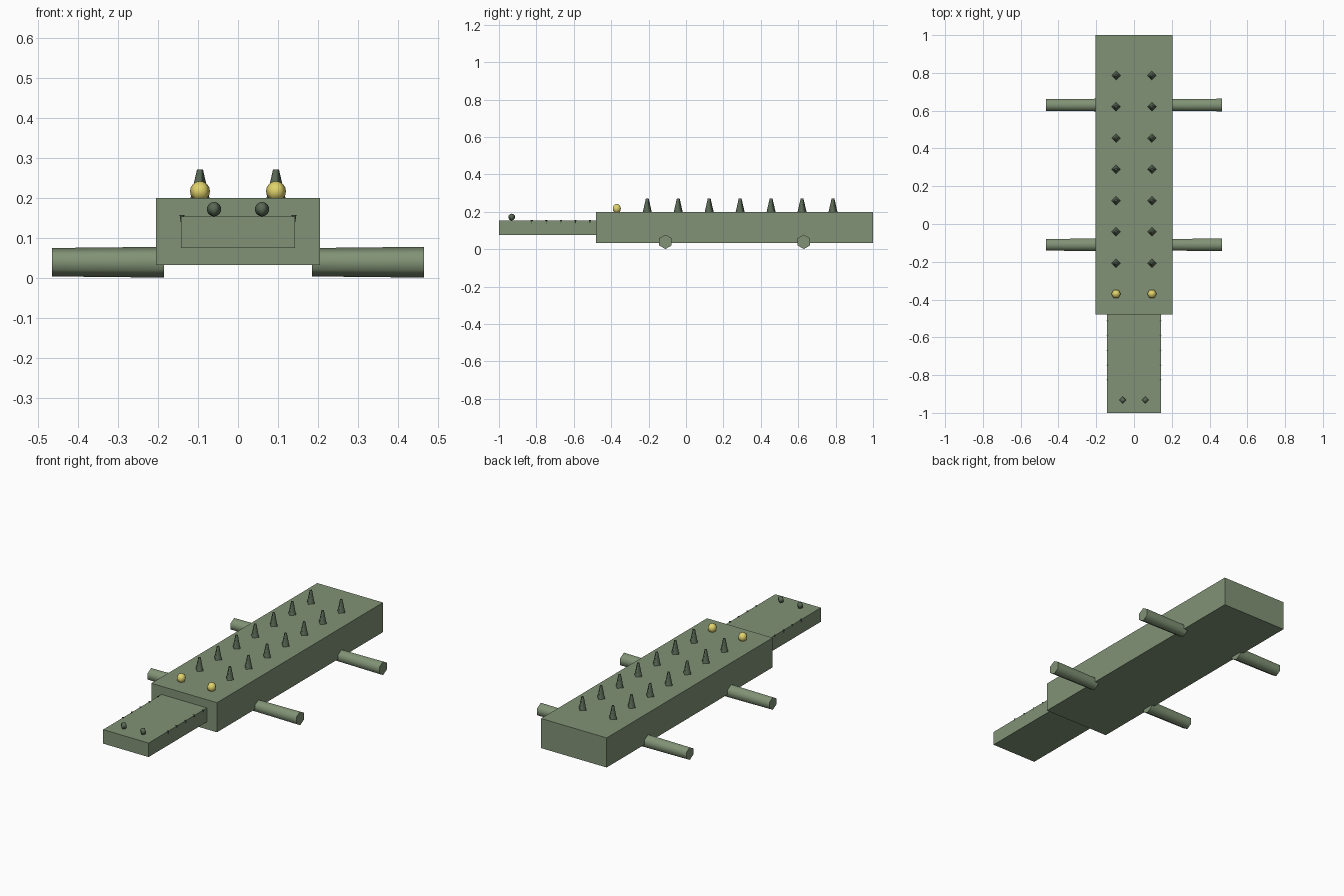
import bpy, bmesh, math
from mathutils import Matrix

if "Cube" in bpy.data.objects:
    bpy.data.objects.remove(bpy.data.objects["Cube"])


def material(name, rgb):
    m = bpy.data.materials.new(name)
    m.diffuse_color = (*rgb, 1)
    m.use_nodes = True
    m.node_tree.nodes["Principled BSDF"].inputs["Base Color"].default_value = m.diffuse_color
    return m


GREEN = material("green", (0.22, 0.29, 0.18))
DARK = material("dark_green", (0.10, 0.14, 0.09))
YELLOW = material("yellow", (0.75, 0.65, 0.15))


def finish(name, bm, mat):
    bmesh.ops.recalc_face_normals(bm, faces=bm.faces)
    me = bpy.data.meshes.new(name)
    bm.to_mesh(me)
    bm.free()
    me.materials.append(mat)
    ob = bpy.data.objects.new(name, me)
    bpy.context.collection.objects.link(ob)
    return ob


def box(name, lo, hi, mat):
    bm = bmesh.new()
    bmesh.ops.create_cube(bm, size=1)
    for v in bm.verts:
        v.co = [lo[i] + (v.co[i] + 0.5) * (hi[i] - lo[i]) for i in range(3)]
    return finish(name, bm, mat)


def lathe(name, profile, sides, loc, mat, rot=None):
    """Revolve (radius, height) rings about z; smooth sides, flat caps."""
    bm = bmesh.new()
    rings = [[bm.verts.new((r * math.cos(math.tau * i / sides),
                            r * math.sin(math.tau * i / sides), h))
              for i in range(sides)] for r, h in profile]
    for a, b in zip(rings, rings[1:]):
        for i in range(sides):
            j = (i + 1) % sides
            bm.faces.new((a[i], a[j], b[j], b[i])).smooth = True
    bm.faces.new(rings[0][::-1])
    bm.faces.new(rings[-1])
    bmesh.ops.transform(bm, matrix=Matrix.Translation(loc) @ (rot or Matrix()),
                        verts=bm.verts)
    return finish(name, bm, mat)


def ball(name, r, sides, steps, loc, mat):
    prof = [(max(r * math.sin(math.pi * k / steps), 0.0005),
             -r * math.cos(math.pi * k / steps)) for k in range(steps + 1)]
    return lathe(name, prof, sides, loc, mat)


# Body and snout
box("body", (-0.205, -0.48, 0.033), (0.205, 1.0, 0.2), GREEN)
box("snout", (-0.142, -1.0, 0.075), (0.142, -0.47, 0.154), GREEN)

# Six-sided legs lying sideways, all slightly wider toward +x
along_x = Matrix.Rotation(math.pi / 2, 4, 'Y')
for y, end in ((-0.11, "front"), (0.63, "back")):
    for s, side in ((-1, "left"), (1, "right")):
        lathe(f"{end}_leg_{side}", [(0.0355, -0.14), (0.0385, 0.14)], 6,
              (s * 0.325, y, 0.0395), GREEN, along_x)

for s, side in ((-1, "left"), (1, "right")):
    # Eyes and nostrils
    ball(f"eye_{side}", 0.025, 6, 8, (s * 0.095, -0.37, 0.217), YELLOW)
    ball(f"nostril_{side}", 0.018, 4, 8, (s * 0.06, -0.932, 0.172), DARK)
    # Row of back spikes
    for i in range(7):
        lathe(f"back_spike_{side}_{i + 1}", [(0.024, 0), (0.0075, 0.072)], 4,
              (s * 0.095, -0.207 + i * 0.1655, 0.199), DARK)
    # Small teeth on the snout edge
    for i in range(5):
        lathe(f"tooth_{side}_{i + 1}", [(0.002, 0), (0.006, 0.024)], 4,
              (s * 0.14, -0.825 + i * 0.078, 0.133), DARK)
